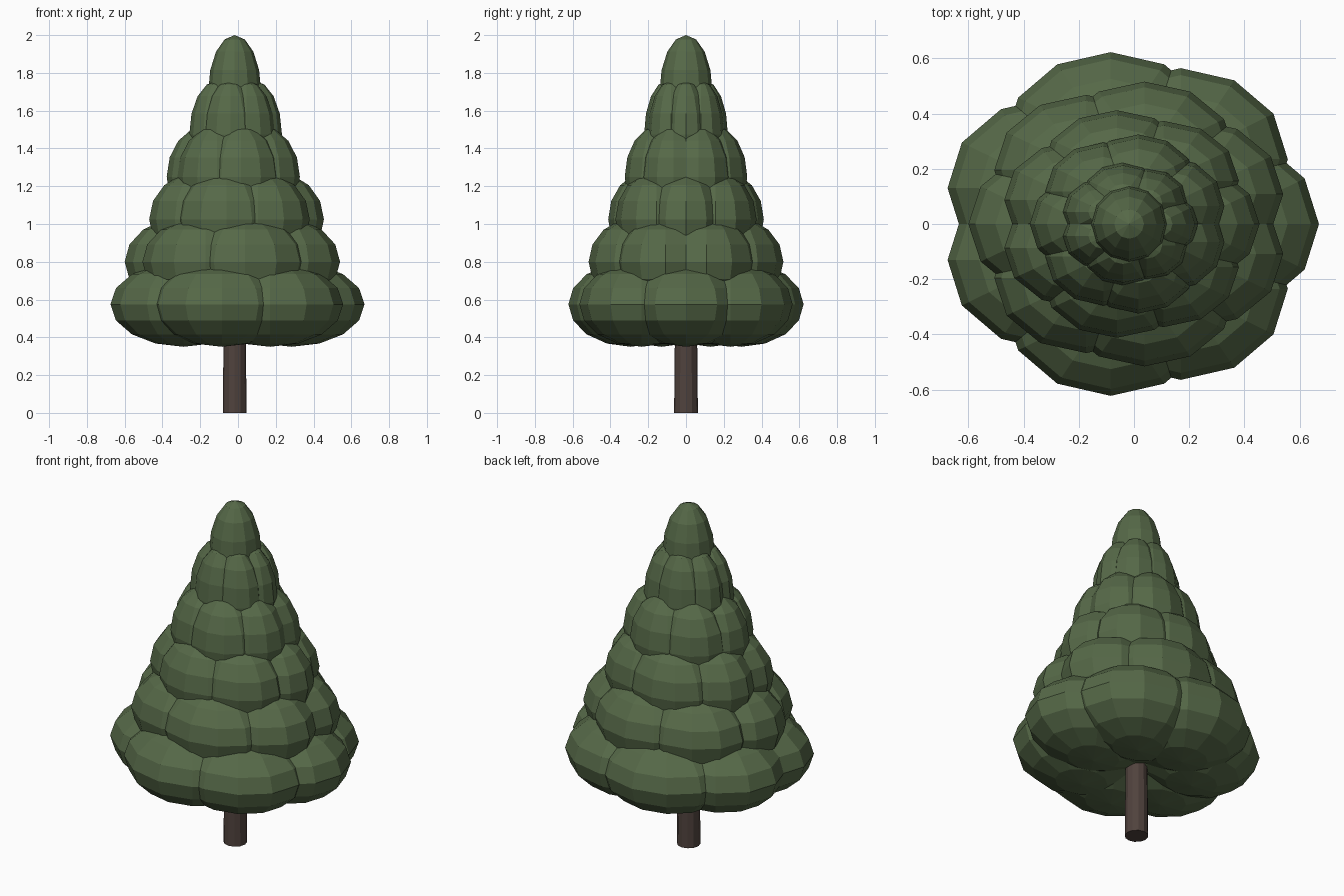
import bpy, math

if "Cube" in bpy.data.objects:
    bpy.data.objects.remove(bpy.data.objects["Cube"])

CX = -0.0175          # trunk axis


def material(name, rgb):
    m = bpy.data.materials.new(name)
    m.diffuse_color = (*rgb, 1.0)
    m.use_nodes = True
    m.node_tree.nodes["Principled BSDF"].inputs["Base Color"].default_value = m.diffuse_color
    return m


green = material("pine green", (0.092, 0.140, 0.064))
brown = material("bark brown", (0.080, 0.055, 0.047))


def lobe(name, x, y, z, rx, ry, rz):
    # flat-shaded ellipsoid clump
    bpy.ops.mesh.primitive_uv_sphere_add(segments=12, ring_count=8, location=(x, y, z))
    ob = bpy.context.object
    ob.name = name
    ob.scale = (rx, ry, rz)
    ob.data.materials.append(green)


# foliage tiers: ring distance, lobe half-width x, y, z
tiers = [
    (0.300, 0.3875, 0.330, 0.225),
    (0.250, 0.3325, 0.272, 0.240),
    (0.200, 0.2725, 0.217, 0.255),
    (0.150, 0.2100, 0.178, 0.270),
    (0.100, 0.1500, 0.124, 0.285),
]
COUNT = 7
for t, (d, rx, ry, rz) in enumerate(tiers):
    z = 0.575 + 0.225 * t
    for k in range(COUNT):
        # every second tier is turned by half a lobe
        a = math.tau * (k + 0.5 * (t % 2)) / COUNT
        lobe(f"foliage_tier_{t + 1}_lobe_{k + 1}",
             CX + d * math.cos(a), d * math.sin(a), z, rx, ry, rz)

# tip
lobe("foliage_tip", CX, 0, 1.70, 0.14, 0.14, 0.30)

# trunk
bpy.ops.mesh.primitive_cone_add(vertices=12, radius1=0.063, radius2=0.056, depth=0.7,
                                location=(CX, 0, 0.35))
trunk = bpy.context.object
trunk.name = "trunk"
trunk.data.materials.append(brown)
